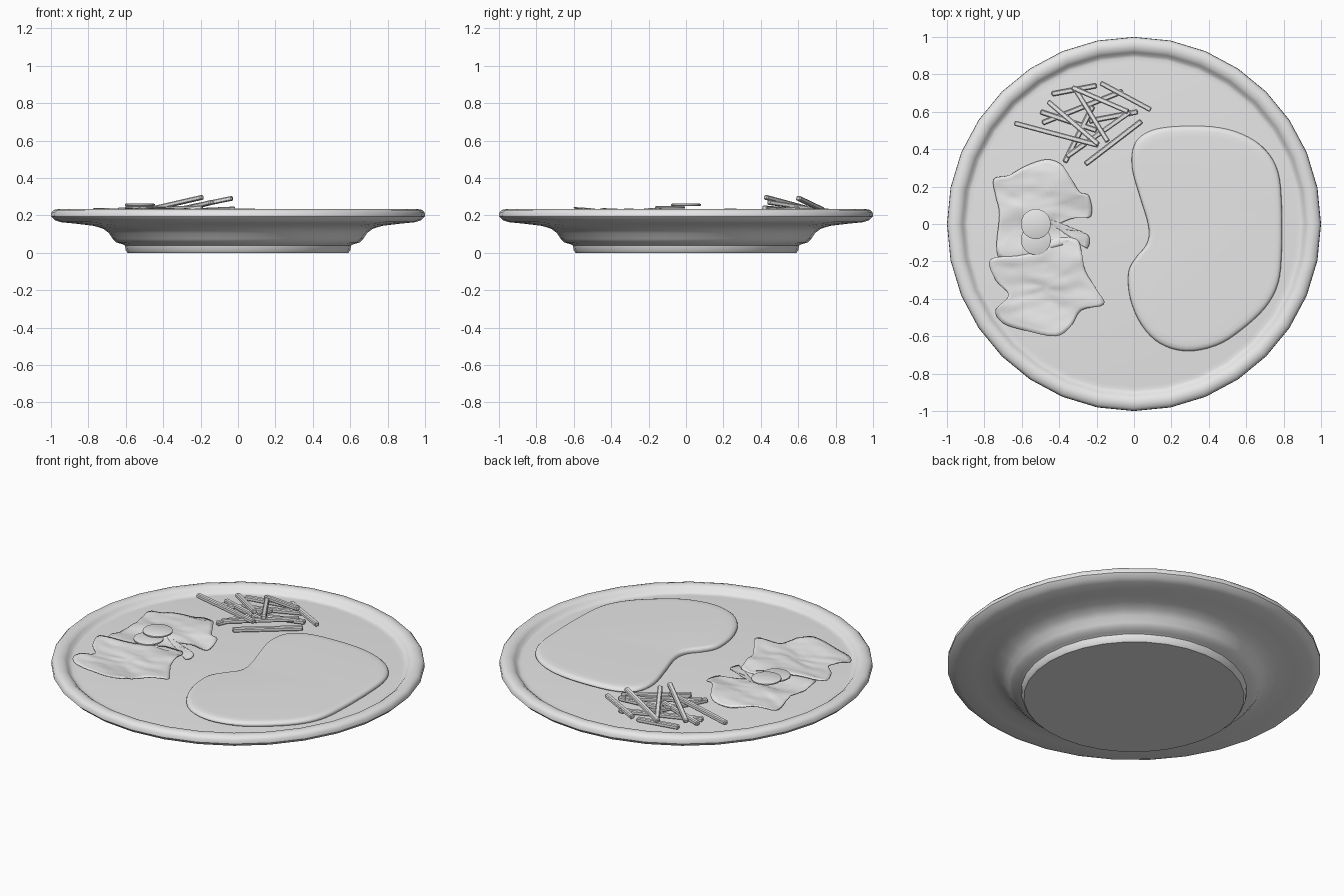
import bpy, bmesh, math
from mathutils import Vector, noise

cube = bpy.data.objects.get("Cube")
if cube:
    bpy.data.objects.remove(cube, do_unlink=True)

grey = bpy.data.materials.new("plain_grey")
grey.use_nodes = True
grey.diffuse_color = (0.8, 0.8, 0.8, 1)
grey.node_tree.nodes["Principled BSDF"].inputs["Base Color"].default_value = (0.8, 0.8, 0.8, 1)

FLOOR = 0.2


def finish(name, bm, angle=40):
    bmesh.ops.recalc_face_normals(bm, faces=bm.faces)
    mesh = bpy.data.meshes.new(name)
    bm.to_mesh(mesh)
    bm.free()
    mesh.materials.append(grey)
    ob = bpy.data.objects.new(name, mesh)
    bpy.context.collection.objects.link(ob)
    bpy.ops.object.select_all(action='DESELECT')
    ob.select_set(True)
    bpy.context.view_layer.objects.active = ob
    bpy.ops.object.shade_smooth_by_angle(angle=math.radians(angle))
    return ob


def loft(bm, rings, cap_start, cap_end):
    """Join rings of points into a skin, optionally closing its ends."""
    loops = [[bm.verts.new(p) for p in ring] for ring in rings]
    n = len(loops[0])
    for a, b in zip(loops, loops[1:]):
        for i in range(n):
            j = (i + 1) % n
            bm.faces.new((a[i], a[j], b[j], b[i]))
    if cap_start:
        bm.faces.new(loops[0])
    if cap_end:
        bm.faces.new(loops[-1])


def turned(name, profile, sides, centre=(0, 0), angle=40):
    """Closed solid of revolution from (radius, height) pairs."""
    bm = bmesh.new()
    rings = [[(centre[0] + r * math.cos(math.tau * i / sides),
               centre[1] + r * math.sin(math.tau * i / sides), z)
              for i in range(sides)] for r, z in profile]
    loft(bm, rings, True, True)
    return finish(name, bm, angle)


def smooth_outline(points, steps):
    """Closed Catmull-Rom curve through the points."""
    pts = [Vector(p) for p in points]
    n, out = len(pts), []
    for i in range(n):
        a, b, c, d = (pts[(i + k) % n] for k in (-1, 0, 1, 2))
        for s in range(steps):
            t = s / steps
            out.append(0.5 * (2 * b + (c - a) * t + (2 * a - 5 * b + 4 * c - d) * t * t
                              + (3 * b - a - 3 * c + d) * t ** 3))
    return out


# Plate: foot, flared underside, rounded rim and shallow floor
turned("plate", [(0.59, 0), (0.6, 0.012), (0.605, 0.04), (0.62, 0.047), (0.65, 0.055),
                 (0.67, 0.075), (0.69, 0.105), (0.72, 0.128), (0.77, 0.144), (0.86, 0.155),
                 (0.95, 0.164), (0.98, 0.175), (1.0, 0.195), (0.998, 0.215), (0.985, 0.229),
                 (0.96, 0.235), (0.935, 0.231), (0.918, 0.218), (0.905, 0.202),
                 (0.89, 0.198), (0.87, FLOOR)], 32)

# Kidney-shaped slab with rounded edge
kidney = smooth_outline([(.08, -.06), (.07, .02), (.03, .15), (-.01, .3), (0, .42), (.07, .49),
                         (.2, .52), (.42, .52), (.58, .48), (.7, .4), (.77, .28), (.79, .1),
                         (.79, -.15), (.77, -.32), (.7, -.45), (.57, -.57), (.44, -.65),
                         (.28, -.68), (.14, -.64), (.04, -.54), (-.02, -.4), (-.03, -.26),
                         (.01, -.18), (.06, -.12)], 4)
mid = Vector((0.4, -0.07))
bm = bmesh.new()
loft(bm, [[(*(mid + (p - mid) * s), z) for p in kidney]
          for s, z in ((.985, .197), (1, .206), (.995, .215), (.98, .222), (.95, .226), (.9, .227))],
     True, True)
finish("steak_slab", bm, 60)


# Crumpled thin slices
def crumpled_slice(name, outline, centre, base, seed):
    mid = Vector(centre)
    edge = smooth_outline(outline, 4)
    bm = bmesh.new()

    def lifted(p):
        q = Vector((p.x * 4, p.y * 9, seed))
        z = base + 0.017 * noise.noise(q) + 0.007 * noise.noise(q * 2.7)
        return (p.x, p.y, max(z, FLOOR + 0.006))

    rings = [[lifted(mid + (p - mid) * k / 12) for p in edge] for k in range(12, 0, -1)]
    loft(bm, rings, False, True)
    ob = finish(name, bm, 60)
    solid = ob.modifiers.new("thickness", 'SOLIDIFY')
    solid.thickness = 0.005
    solid.offset = 0


crumpled_slice("back_slice",
               [(-.75, .24), (-.67, .26), (-.58, .31), (-.47, .345), (-.39, .32), (-.34, .25),
                (-.29, .17), (-.24, .15), (-.23, .04), (-.33, .03), (-.42, -.02), (-.29, -.04),
                (-.24, -.07), (-.25, -.13), (-.31, -.1), (-.45, -.13), (-.6, -.18), (-.73, -.17),
                (-.72, .05), (-.74, .15)], (-.53, .06), 0.22, 1.3)
crumpled_slice("front_slice",
               [(-.77, -.19), (-.62, -.17), (-.5, -.14), (-.43, -.08), (-.31, -.08), (-.28, -.15),
                (-.26, -.25), (-.2, -.35), (-.16, -.43), (-.28, -.46), (-.34, -.55), (-.42, -.6),
                (-.58, -.57), (-.7, -.53), (-.74, -.46), (-.67, -.38), (-.74, -.3)],
               (-.47, -.34), 0.228, 5.7)

# Two round slices
for name, y, z in (("lower_round_slice", -.085, .236), ("upper_round_slice", 0, .25)):
    turned(name, [(.074, z), (.08, z + .003), (.08, z + .01), (.074, z + .013)], 32, (-.525, y), 50)


# Heap of sticks, each from one end point to the other
def stick(name, start, end, size=0.027):
    a, b = Vector(start), Vector(end)
    bm = bmesh.new()
    bmesh.ops.create_cube(bm, size=1)
    bmesh.ops.scale(bm, vec=((b - a).length, size, size * 0.9), verts=bm.verts)
    bmesh.ops.bevel(bm, geom=bm.edges[:], offset=0.005, segments=1, affect='EDGES')
    axis = (b - a).normalized()
    side = Vector((0, 0, 1)).cross(axis).normalized()
    up = axis.cross(side)
    for v in bm.verts:
        v.co = (a + b) / 2 + axis * v.co.x + side * v.co.y + up * v.co.z
    finish(name, bm, 30)


sticks = [((-.18, .755, .225), (.09, .61, .225)), ((-.33, .73, .23), (-.03, .6, .292)),
          ((-.44, .695, .212), (-.2, .74, .212)), ((-.46, .655, .235), (-.19, .425, .297)),
          ((-.32, .73, .225), (-.14, .44, .27)), ((-.49, .54, .212), (-.06, .71, .215)),
          ((-.64, .54, .23), (-.19, .42, .24)), ((-.37, .33, .215), (-.22, .63, .22)),
          ((-.26, .32, .212), (.04, .55, .215)), ((-.36, .36, .22), (-.02, .6, .235)),
          ((-.24, .55, .212), (.02, .6, .225)), ((-.5, .6, .212), (-.2, .5, .22))]
for i, (start, end) in enumerate(sticks, 1):
    stick(f"stick_{i}", start, end)
